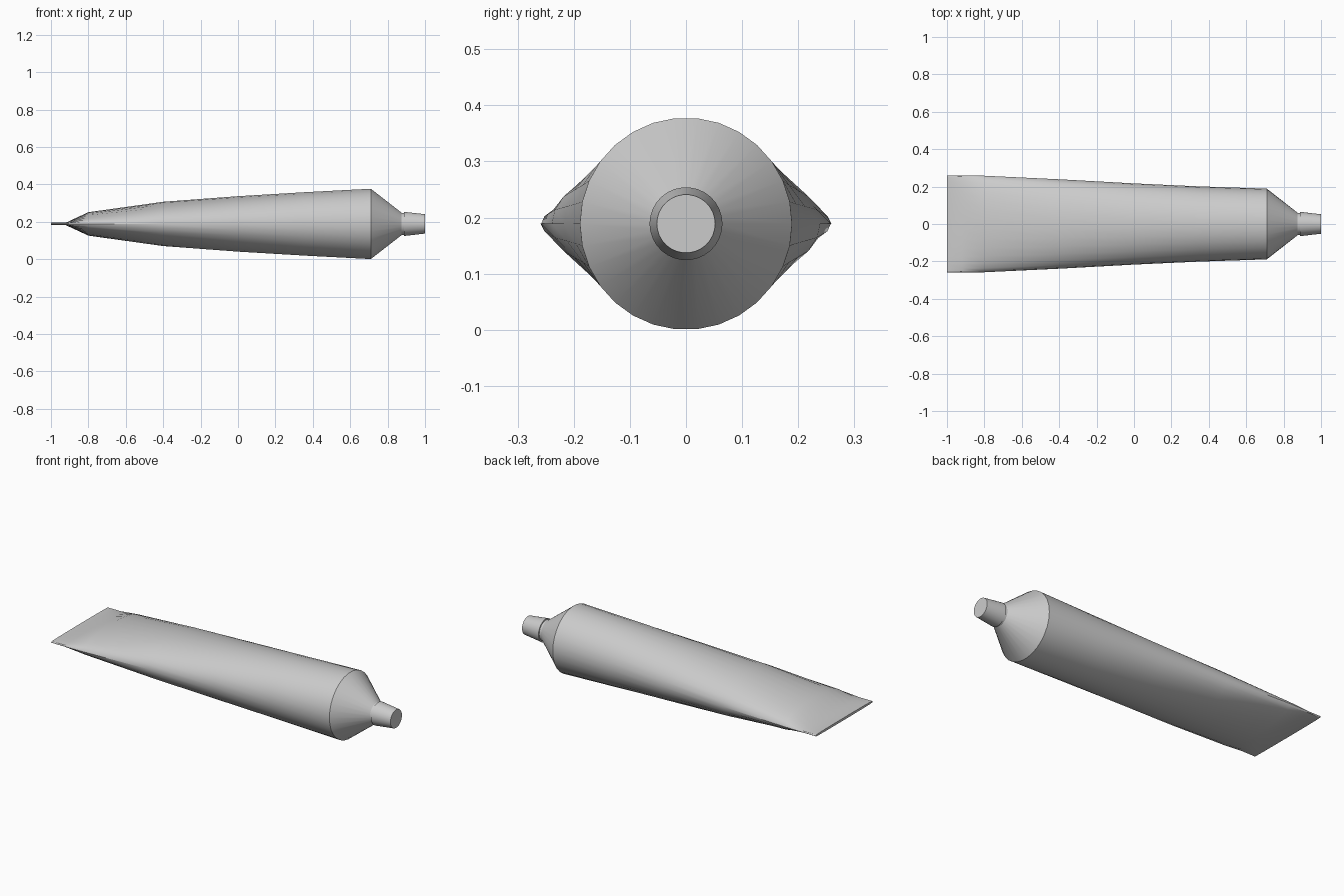
import bpy, bmesh, math

cube = bpy.data.objects.get("Cube")
if cube:
    bpy.data.objects.remove(cube)

SIDES = 30
AXIS_Z = 0.189

grey = bpy.data.materials.new("light_grey")
grey.use_nodes = True
grey.diffuse_color = (0.6, 0.6, 0.6, 1)
grey.node_tree.nodes["Principled BSDF"].inputs["Base Color"].default_value = (0.6, 0.6, 0.6, 1)


def loft(name, stations):
    """Skin rings along x; each station is x, half width, half height, squareness."""
    bm = bmesh.new()
    rings = []
    for x, w, h, p in stations:
        ring = []
        for i in range(SIDES):
            a = math.tau * i / SIDES
            s = math.sin(a)
            s = math.copysign(abs(s) ** p, s) if abs(s) > 1e-6 else 0
            ring.append(bm.verts.new((x, w * math.cos(a), AXIS_Z + h * s)))
        rings.append(ring)
    for r0, r1 in zip(rings, rings[1:]):
        for i in range(SIDES):
            j = (i + 1) % SIDES
            bm.faces.new((r0[i], r0[j], r1[j], r1[i]))
    bm.faces.new(rings[0])
    bm.faces.new(rings[-1])
    bmesh.ops.recalc_face_normals(bm, faces=bm.faces)
    mesh = bpy.data.meshes.new(name)
    bm.to_mesh(mesh)
    bm.free()
    mesh.materials.append(grey)
    obj = bpy.data.objects.new(name, mesh)
    bpy.context.collection.objects.link(obj)
    bpy.ops.object.select_all(action='DESELECT')
    obj.select_set(True)
    bpy.context.view_layer.objects.active = obj
    bpy.ops.object.shade_smooth_by_angle(angle=math.radians(28))
    return obj


# Crimped flat end swelling to a round shoulder and narrow neck
loft("tube_body", [
    (-1.0, 0.259, 0.007, 0.3),
    (-0.92, 0.259, 0.007, 0.3),
    (-0.8, 0.258, 0.063, 1),
    (-0.4, 0.239, 0.119, 1),
    (0.0, 0.217, 0.149, 1),
    (0.35, 0.201, 0.17, 1),
    (0.71, 0.189, 0.189, 1),
    (0.875, 0.06, 0.06, 1),
    (0.9, 0.057, 0.057, 1),
])

# Tapered screw cap
loft("cap", [
    (0.887, 0.065, 0.065, 1),
    (1.0, 0.052, 0.052, 1),
])
